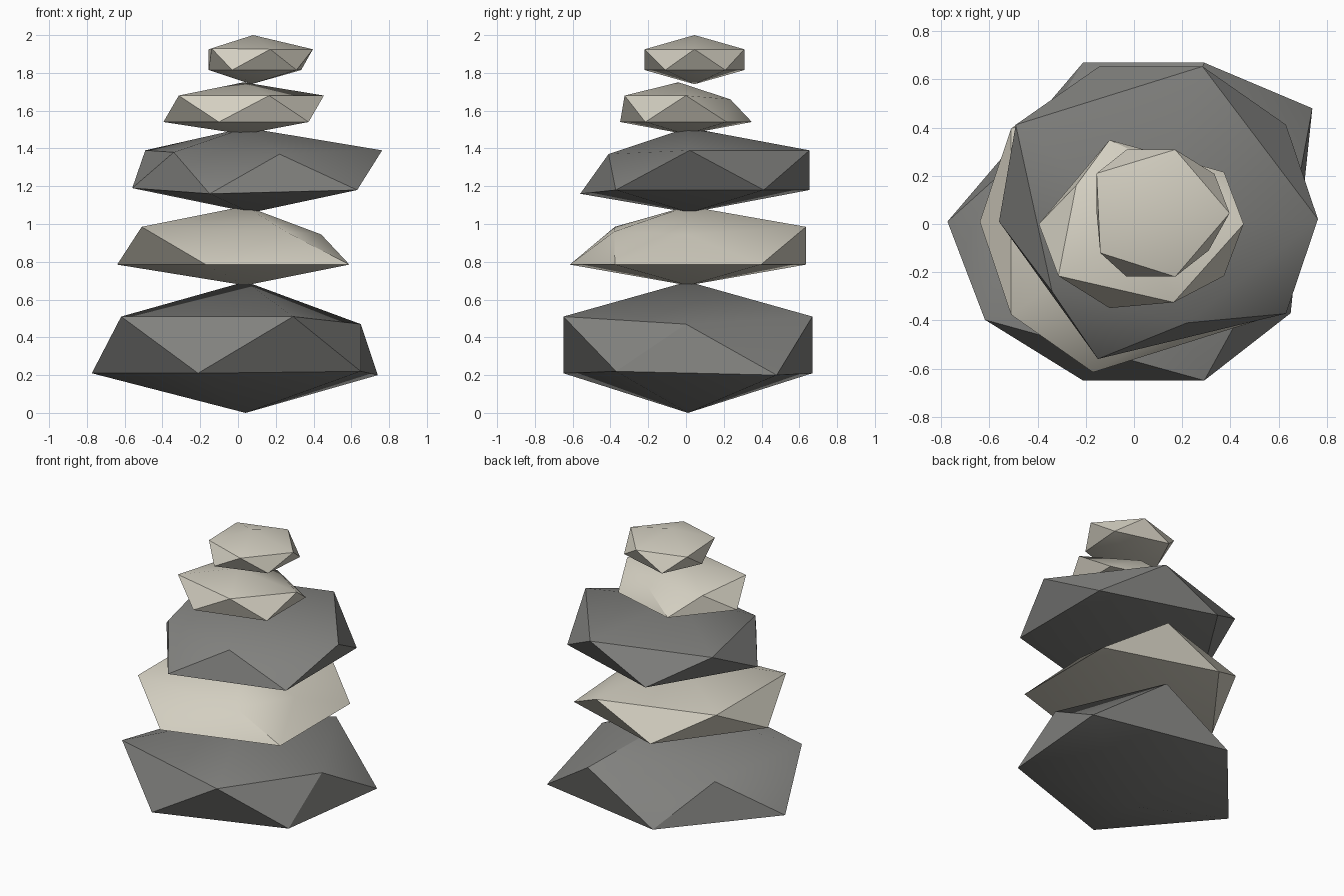
import bpy, bmesh, math

if "Cube" in bpy.data.objects:
    bpy.data.objects.remove(bpy.data.objects["Cube"])

def material(name, rgb):
    m = bpy.data.materials.new(name)
    m.diffuse_color = (*rgb, 1)
    m.use_nodes = True
    m.node_tree.nodes["Principled BSDF"].inputs["Base Color"].default_value = m.diffuse_color
    return m

DARK = material("dark_stone", (0.22, 0.22, 0.21))
PALE = material("pale_stone", (0.65, 0.62, 0.53))

def stone(name, mat, centre, radii, levels, top, chips):
    """Stretched icosahedron; levels = bottom, lower ring, upper ring, top heights.
    chips moves single ring corners, numbered every 36 degrees from +x."""
    bm = bmesh.new()
    bmesh.ops.create_icosphere(bm, subdivisions=1, radius=1)
    for v in bm.verts:
        n = v.co.copy()
        if n.z > 0.9:
            v.co = (*top, levels[3])
        elif n.z < -0.9:
            v.co = (*centre, levels[0])
        else:
            k = round(math.degrees(math.atan2(n.y, n.x)) / 36) % 10
            z = levels[2] if n.z > 0 else levels[1]
            v.co = chips.get(k, (centre[0] + n.x * radii[0],
                                 centre[1] + n.y * radii[1], z))
    me = bpy.data.meshes.new(name)
    bm.to_mesh(me)
    bm.free()
    me.materials.append(mat)
    ob = bpy.data.objects.new(name, me)
    bpy.context.collection.objects.link(ob)
    bpy.ops.object.select_all(action='DESELECT')
    ob.select_set(True)
    bpy.context.view_layer.objects.active = ob
    bpy.ops.object.shade_smooth_by_angle(angle=math.radians(30))

# Stones from the ground up
stone("base_stone", DARK, (0.04, 0.01), (0.91, 0.775), (0, 0.21, 0.51, 0.695), (0.04, 0.01),
      {0: (0.65, 0, 0.47), 1: (0.74, 0.48, 0.20),
       4: (-0.44, 0.31, 0.47), 9: (0.65, -0.37, 0.22)})
stone("second_stone", PALE, (0.04, 0.01), (0.76, 0.735), (0.675, 0.785, 0.985, 1.095), (0.04, 0.01),
      {0: (0.44, 0, 0.945), 8: (0.25, -0.38, 0.96)})
stone("middle_stone", DARK, (0.07, 0.02), (0.775, 0.745), (1.06, 1.18, 1.39, 1.51), (0.04, 0.01),
      {5: (-0.56, 0.01, 1.19), 6: (-0.34, -0.28, 1.38),
       7: (-0.15, -0.56, 1.16), 8: (0.22, -0.41, 1.37)})
stone("fourth_stone", PALE, (0.03, 0), (0.475, 0.41), (1.475, 1.54, 1.68, 1.75), (0.03, -0.04),
      {2: (0.14, 0.235, 1.66), 4: (-0.24, 0.16, 1.66), 8: (0.165, -0.325, 1.68)})
stone("top_stone", PALE, (0.07, 0.045), (0.365, 0.31), (1.74, 1.815, 1.925, 2.0), (0.08, 0.045),
      {4: (-0.155, 0.21, 1.925), 5: (-0.155, 0.045, 1.815),
       6: (-0.14, -0.12, 1.93), 9: (0.31, -0.11, 1.815)})
